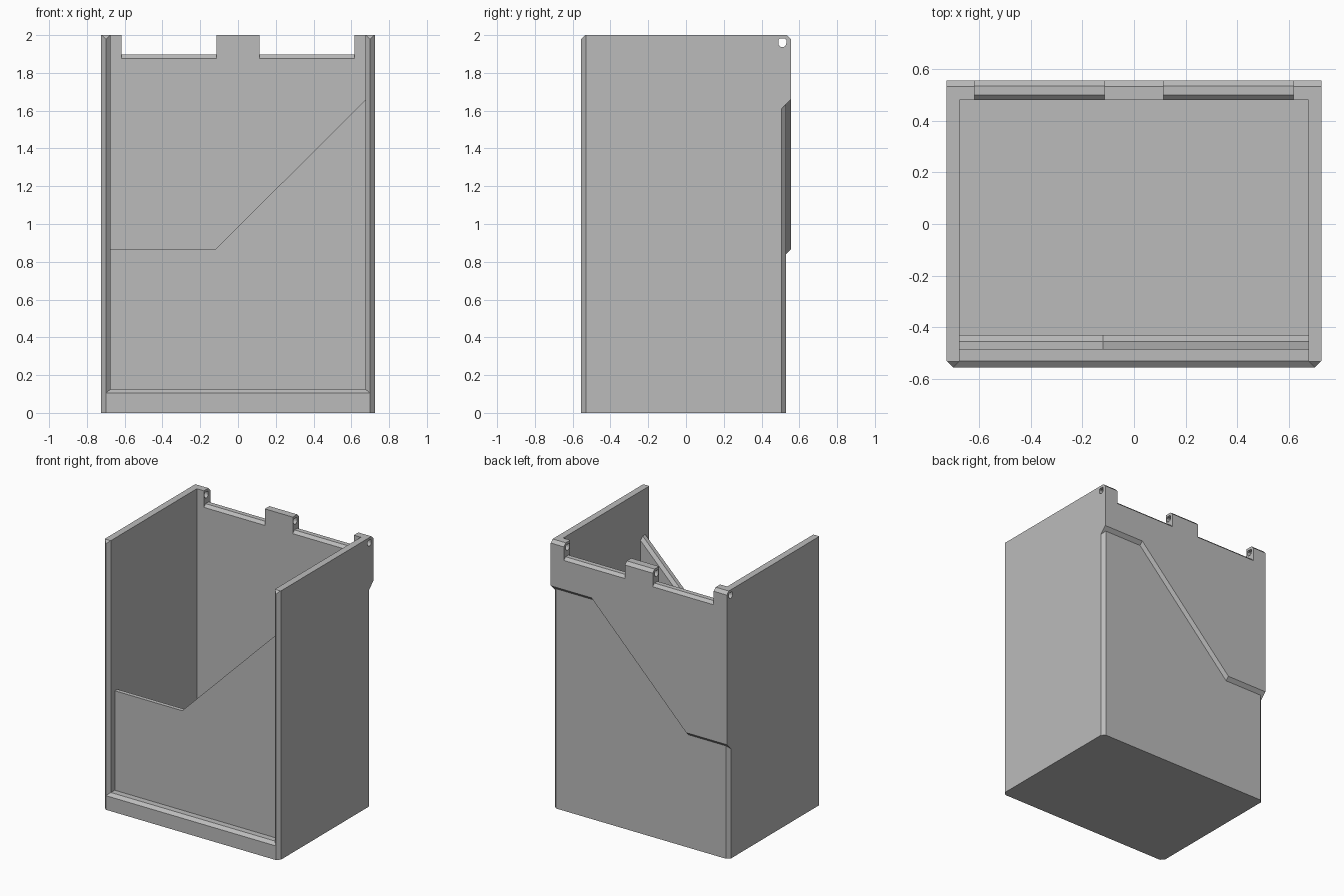
import bpy, bmesh, math

cube = bpy.data.objects.get("Cube")
if cube:
    bpy.data.objects.remove(cube, do_unlink=True)

# Single grey material
grey = bpy.data.materials.new("plain_grey")
grey.use_nodes = True
grey.diffuse_color = (0.5, 0.5, 0.5, 1)
grey.node_tree.nodes["Principled BSDF"].inputs["Base Color"].default_value = (0.5, 0.5, 0.5, 1)

HX, HY, H = 0.725, 0.555, 2.0     # half width, half depth, height
IX = 0.675                        # inner half width
BACK_IN, BACK_OUT = 0.48, 0.53    # back wall faces
C = 0.025                         # chamfer size


def loft(name, rings):
    """Closed solid through a list of matching 3D rings."""
    bm = bmesh.new()
    loops = [[bm.verts.new(p) for p in ring] for ring in rings]
    n = len(loops[0])
    for a, b in zip(loops, loops[1:]):
        for i in range(n):
            j = (i + 1) % n
            bm.faces.new((a[i], a[j], b[j], b[i]))
    bm.faces.new(loops[0])
    bm.faces.new(loops[-1])
    bmesh.ops.recalc_face_normals(bm, faces=bm.faces)
    mesh = bpy.data.meshes.new(name)
    bm.to_mesh(mesh)
    bm.free()
    mesh.materials.append(grey)
    obj = bpy.data.objects.new(name, mesh)
    bpy.context.scene.collection.objects.link(obj)
    return obj


def along_x(name, profile, x0, x1):
    return loft(name, [[(x, y, z) for y, z in profile] for x in (x0, x1)])


def combine(target, tool, operation):
    """Apply a boolean and discard the tool object."""
    tool.hide_render = True
    mod = target.modifiers.new("combine", 'BOOLEAN')
    mod.operation, mod.solver, mod.object = operation, 'EXACT', tool
    graph = bpy.context.evaluated_depsgraph_get()
    mesh = bpy.data.meshes.new_from_object(target.evaluated_get(graph))
    target.modifiers.clear()
    target.data = mesh
    bpy.data.objects.remove(tool, do_unlink=True)


# Side walls and back wall: one U-shaped footprint
half = [(IX, BACK_IN), (IX, C - HY), (HX - C, -HY), (HX, C - HY),
        (HX, BACK_OUT - C), (HX - C, BACK_OUT)]
outline = half + [(-x, y) for x, y in reversed(half)]
box = loft("box_walls", [[(x, y, z) for x, y in outline] for z in (0, H)])

# Floor with chamfered front sill
SILL = 0.125
floor = along_x("floor", [(-HY, 0), (-HY, SILL - C + 0.005), (C - HY, SILL),
                          (0.5, SILL), (0.5, 0)], C - HX, HX - C)
combine(box, floor, 'UNION')

# Raised back lip with a stepped, undercut lower edge
edge = [(-HX, 0.865), (-0.39, 0.865), (0.39, 1.66), (HX, 1.66)]


def lip_ring(y, drop):
    return [(x, y, z - drop) for x, z in edge] + [(HX, y, H), (-HX, y, H)]


lip = loft("back_lip", [lip_ring(BACK_OUT - C, 2 * C), lip_ring(HY, 0)])
combine(box, lip, 'UNION')

# Chamfers along the top front tips and the top back edge
for s in (-1, 1):
    c = 0.022
    wedge = along_x("wedge_cutter", [(s * (HY - c - 0.05), H + 0.05), (s * (HY + 0.05), H - c - 0.05),
                                     (s * (HY + 0.05), H + 0.05)], -1, 1)
    combine(box, wedge, 'DIFFERENCE')

# Two hinge notches with bevelled bottoms
for s in (-1, 1):
    low, high = 1.877, 1.897
    notch = along_x("notch_cutter", [(0.46, low - 0.02), (0.50, high), (0.535, high),
                                     (0.575, low - 0.02), (0.575, 2.1), (0.46, 2.1)],
                    s * 0.115, s * 0.617)
    combine(box, notch, 'DIFFERENCE')

# Hinge pin hole through all tabs: round below, clipped square above
R, PY, PZ = 0.021, 0.51, 1.957
pin = [(PY + R * math.cos(a), PZ + R * math.sin(a))
       for a in (math.pi + math.pi * i / 8 for i in range(9))]
pin += [(PY + R, PZ + 0.018), (PY + R - 0.006, PZ + 0.024),
        (PY - R + 0.006, PZ + 0.024), (PY - R, PZ + 0.018)]
combine(box, along_x("pin_cutter", pin, -1, 1), 'DIFFERENCE')

# Front panel with slanted top, bevelled on its rear edge
top = [(-IX - 0.01, 0.865), (-0.12, 0.865), (IX + 0.01, 1.668)]


def panel_ring(y, drop):
    return [(x, y, z - drop) for x, z in top] + [(IX + 0.01, y, 0.1), (-IX - 0.01, y, 0.1)]


loft("front_panel", [panel_ring(-0.485, 0), panel_ring(-0.455, 0), panel_ring(-0.43, C)])
